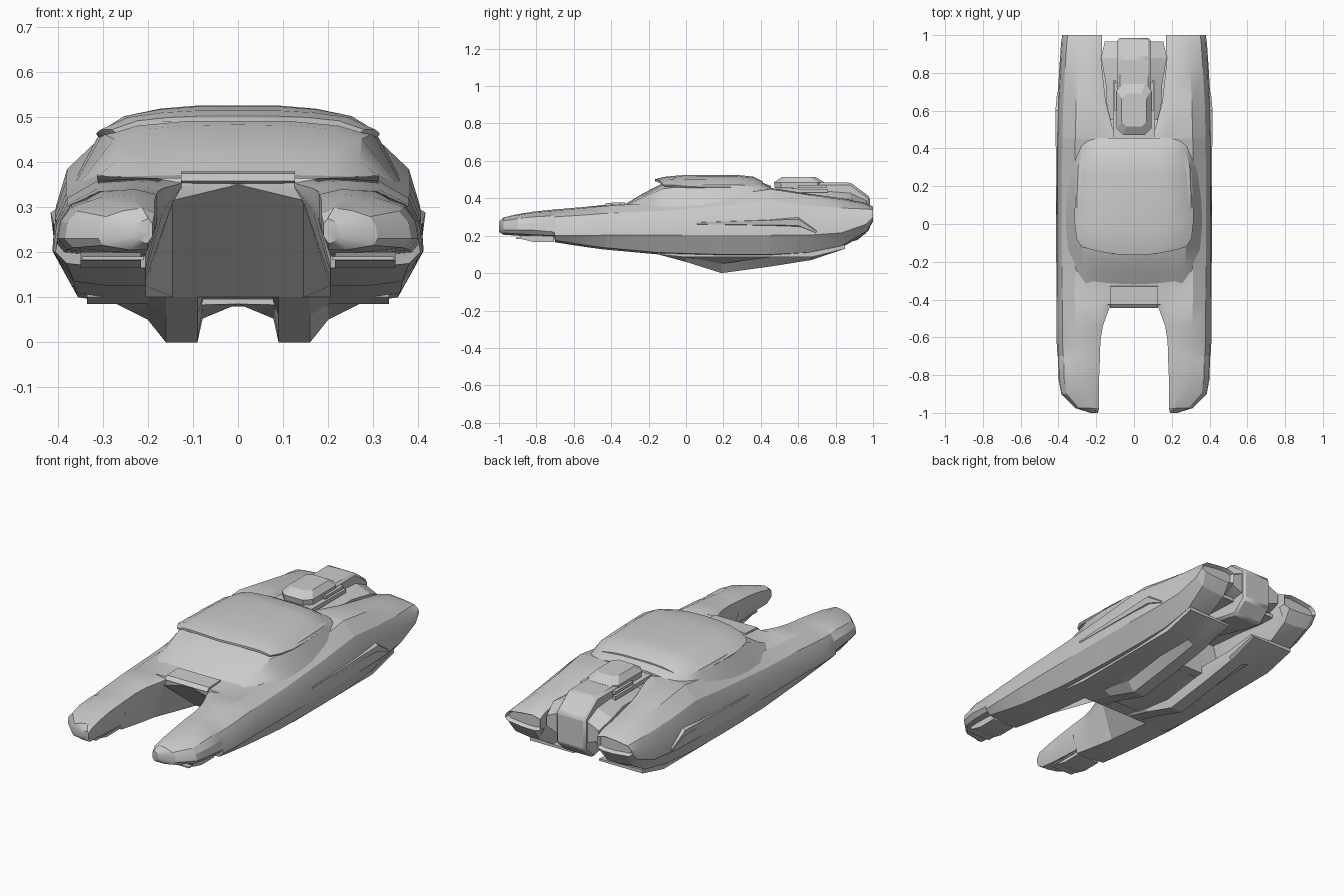
import bpy, bmesh


def finish(bm, name, mirror=False, bevel=0, angle=0.6):
    bmesh.ops.remove_doubles(bm, verts=bm.verts, dist=0.0005)
    bmesh.ops.recalc_face_normals(bm, faces=bm.faces)
    if mirror:  # drop the hidden faces lying on the centre plane
        inner = [f for f in bm.faces if all(abs(v.co.x) < 1e-4 for v in f.verts)]
        bmesh.ops.delete(bm, geom=inner, context='FACES')
    me = bpy.data.meshes.new(name)
    bm.to_mesh(me)
    bm.free()
    ob = bpy.data.objects.new(name, me)
    bpy.context.collection.objects.link(ob)
    if mirror:
        ob.modifiers.new("mirror", 'MIRROR')
    if bevel:
        m = ob.modifiers.new("bevel", 'BEVEL')
        m.width, m.segments = bevel, 1
    bpy.ops.object.select_all(action='DESELECT')
    bpy.context.view_layer.objects.active = ob
    ob.select_set(True)
    bpy.ops.object.shade_smooth_by_angle(angle=angle)
    return ob


def loft(name, rings, recess_end=False, **kw):
    bm = bmesh.new()
    vs = [[bm.verts.new(p) for p in r] for r in rings]
    n = len(rings[0])
    for a, b in zip(vs, vs[1:]):
        for i in range(n):
            j = (i + 1) % n
            bm.faces.new((a[i], a[j], b[j], b[i]))
    bm.faces.new(vs[0])
    end = bm.faces.new(list(reversed(vs[-1])))
    if recess_end:  # hollow exhaust opening
        bmesh.ops.recalc_face_normals(bm, faces=bm.faces)
        bmesh.ops.inset_region(bm, faces=[end], thickness=0.01)
        bmesh.ops.translate(bm, verts=end.verts, vec=(0, -0.02, 0))
    return finish(bm, name, **kw)


def side_profile(name, pts, x0, x1, **kw):
    return loft(name, [[(x, y, z) for y, z in pts] for x in (x0, x1)], angle=0.35, **kw)


def box(name, x0, x1, y0, y1, z0, z1, **kw):
    return side_profile(name, [(y0, z0), (y1, z0), (y1, z1), (y0, z1)], x0, x1, **kw)


# Hull half: y, inner x, outer x, top z, crease z, chine x, bottom z, inner underside z
hull = [
    (-1.0, .19, .23, .275, .235, .22, .22, .25),
    (-.975, .185, .31, .298, .23, .30, .205, .265),
    (-.90, .185, .385, .315, .23, .365, .20, .27),
    (-.82, .185, .40, .328, .23, .38, .195, .275),
    (-.705, .18, .402, .34, .22, .385, .19, .28),
    (-.70, .18, .405, .34, .20, .38, .165, .28),
    (-.62, .178, .41, .347, .20, .375, .152, .29),
    (-.54, .165, .41, .354, .20, .37, .14, .31),
    (-.43, .125, .41, .365, .203, .365, .125, .345),
    (-.425, 0, .41, .365, .203, .365, .125, .35),
    (-.15, 0, .412, .382, .203, .36, .10, .10),
    (.19, 0, .412, .418, .203, .355, .09, .08),
    (.45, 0, .41, .455, .203, .35, .09, .085),
    (.455, .10, .41, .455, .203, .35, .09, .30),
    (.65, .15, .405, .425, .203, .34, .10, .30),
    (.83, .17, .395, .40, .215, .335, .135, .30),
    (.96, .17, .386, .375, .26, .345, .21, .30),
    (1.0, .17, .38, .355, .30, .36, .275, .30),
]


def hull_ring(y, xi, xo, zt, zc, xc, zb, zu):
    w = xo - xi
    m, h = min(w, .22), zt - zc
    drop = .035 if zu > .34 else .015 if zu > .2 else 0
    return [(x, y, z) for x, z in (
        (xi, zt - (.012 if xi else 0)), (xi + .22 * w, zt), (xo - .45 * m, zt - .006),
        (xo - .14 * m, zc + .72 * h), (xo - .03 * m, zc + .4 * h), (xo, zc),
        (xc, zb + .01), (xo - .55 * m, zb), (.205 if y > -.95 else .2, zb),
        (max(xi, .145), zu - drop), (xi, zu))]


loft("hull", [hull_ring(*s) for s in hull], recess_end=True, mirror=True, angle=0.42)

# Twin keels joined by a shallow arch: y, lowest z
keels = [(-.15, .10), (0, .06), (.19, 0), (.45, .035), (.67, .07), (.85, .13)]
rings = []
for y, z in keels:
    top, side = max(.12, z + .01), max(.085, z)
    rings.append([(x, y, zz) for x, zz in (
        (.075, top), (.078, max(z, min(z + .055, side))), (.09, z), (.16, z),
        (.20, max(z, min(z + .05, side))), (.27, side), (.335, side), (.335, top + .01))])
loft("keel", rings, mirror=True, angle=0.3)
loft("keel_arch", [[(0, y, .085), (.085, y, z), (.085, y, .10), (0, y, .10)]
                   for y, z in ((-.06, .083), (.19, .05), (.40, .08))], mirror=True, angle=0.3)

# Cabin with raked windscreen: y, top half width, base half width, top z, base z
cabin = [(-.335, .25, .29, .362, .345), (-.24, .27, .335, .42, .35), (-.12, .275, .35, .483, .355),
         (-.02, .30, .36, .50, .355), (.12, .303, .365, .51, .355), (.30, .295, .355, .505, .365),
         (.40, .27, .335, .488, .375), (.455, .24, .32, .464, .38)]
loft("cabin", [[(0, y, zt), (.4 * wt, y, zt - .002), (.75 * wt, y, zt - .01), (wt, y, zt - (zt - zb) * .25),
                (wb, y, zb), (0, y, zb)] for y, wt, wb, zt, zb in cabin], mirror=True)

# Overhanging roof: y, half width, top z, edge droop, thickness
roof = [(-.165, .28, .502, .03, .012), (-.12, .305, .514, .042, .02), (-.03, .315, .523, .06, .015),
        (.12, .313, .525, .065, .02), (.27, .303, .525, .065, .02), (.36, .285, .516, .06, .02),
        (.41, .26, .49, .045, .02)]
rings = []
for y, w, z, d, t in roof:
    sec = [(0, z), (.3, z), (.55, z - .1 * d), (.8, z - .35 * d), (1, z - d),
           (.97, z - d - t * .6), (.8, z - .35 * d - t), (.4, z - t), (0, z - t)]
    rings.append([(k * w, y + (.045 * k * k if y < 0 else 0), zz) for k, zz in sec])
loft("roof", rings, mirror=True)

# Lip over the bow slot
side_profile("bow_lip", [(-.445, .358), (-.425, .375), (-.33, .379), (-.325, .35), (-.42, .35)], -.126, .126)

# Vents under the prongs
side_profile("prong_vent", [(-.89, .20), (-.88, .182), (-.81, .165), (-.705, .165), (-.705, .20)],
             .215, .35, mirror=True)
box("prong_blade", .21, .345, -.91, -.72, .183, .19, mirror=True)

# Wedge shaped side intakes
loft("side_vane", [[(.38, .05, .275), (.411, .05, .270), (.409, .05, .262), (.38, .05, .26)],
                   [(.37, .60, .315), (.416, .60, .288), (.410, .60, .255), (.37, .60, .22)],
                   [(.37, .70, .24), (.407, .70, .222), (.407, .70, .214), (.37, .70, .205)]],
     mirror=True, angle=0.2)

# Stern well and engine
side_profile("stern_well", [(.45, .27), (.90, .25), (.90, .27), (.45, .33)], -.175, .175)
side_profile("engine_block", [(.56, .25), (.56, .46), (.62, .484), (.88, .484), (.985, .405), (.985, .235),
                              (.91, .17), (.80, .19)], -.087, .087, bevel=.012)
loft("engine_cheek", [[(.08, y, z1), (x, y, z1 - .035), (x, y, z0 + .03), (.08, y, z0)]
                      for y, x, z0, z1 in ((.55, .14, .28, .43), (.75, .15, .27, .44),
                                           (.88, .175, .26, .43), (.965, .155, .27, .39))],
     mirror=True, angle=0.3)
box("engine_rail", .095, .112, .46, .76, .43, .45, mirror=True)
box("engine_tray", -.112, .112, .455, .60, .43, .452)
box("engine_hood_plate", -.105, .105, .60, .75, .455, .47)


# Chamfered octagonal pod on top of the engine
def octagon(hx, y0, y1, c, z):
    return [(s, y, z) for s, y in ((-hx + c, y0), (hx - c, y0), (hx, y0 + c), (hx, y1 - c),
                                   (hx - c, y1), (-hx + c, y1), (-hx, y1 - c), (-hx, y0 + c))]


loft("engine_pod", [octagon(.09, .475, .735, .035, .455), octagon(.092, .47, .74, .035, .485),
                    octagon(.065, .515, .69, .025, .515)], angle=0.3)
